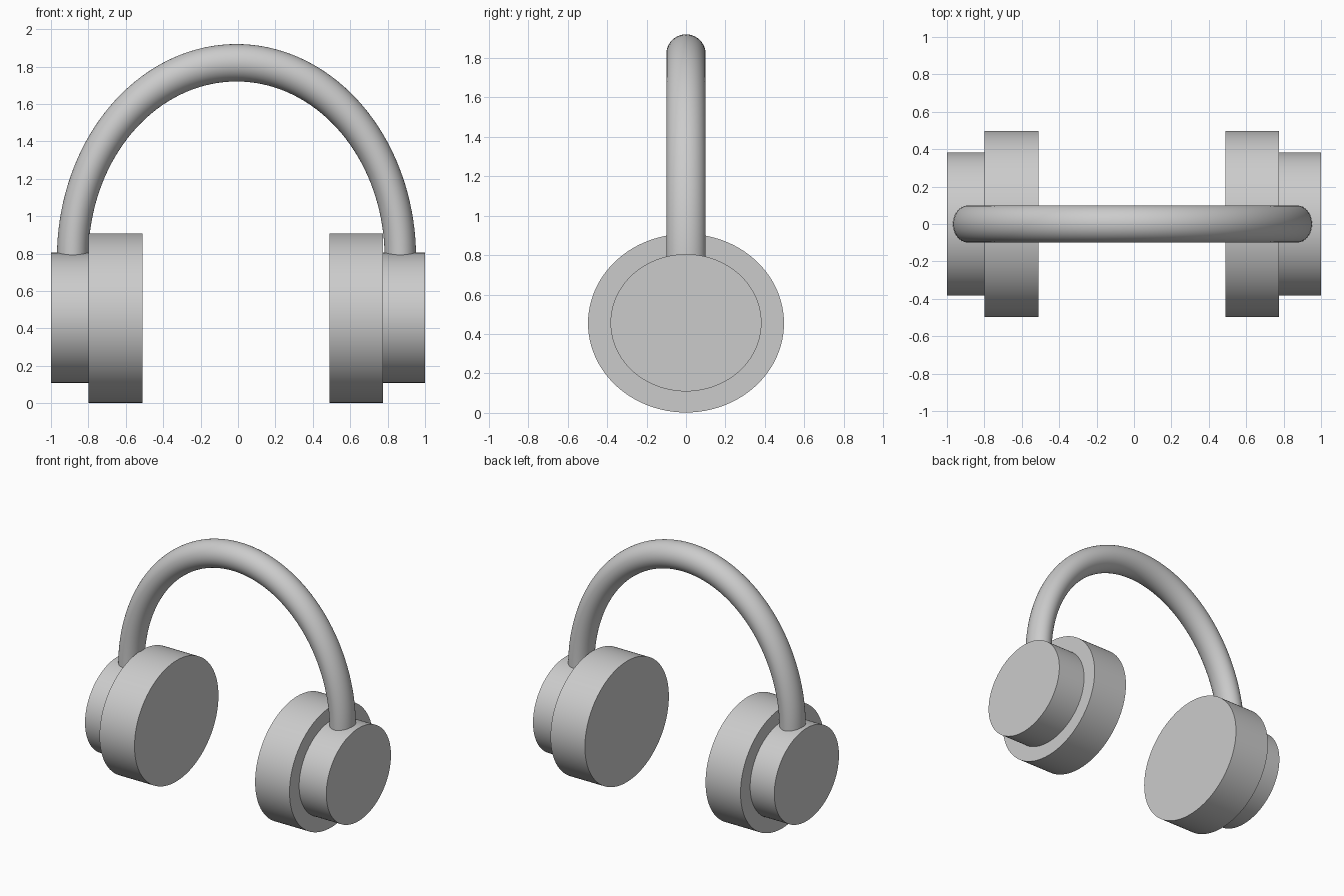
import bpy, bmesh
from math import pi, radians
from mathutils import Matrix, Vector

if "Cube" in bpy.data.objects:
    bpy.data.objects.remove(bpy.data.objects["Cube"])


def finish(obj):
    bpy.ops.object.select_all(action='DESELECT')
    obj.select_set(True)
    bpy.context.view_layer.objects.active = obj
    bpy.ops.object.shade_smooth_by_angle(angle=radians(35))


def make_object(name, bm):
    bmesh.ops.recalc_face_normals(bm, faces=bm.faces)
    mesh = bpy.data.meshes.new(name)
    bm.to_mesh(mesh)
    bm.free()
    obj = bpy.data.objects.new(name, mesh)
    bpy.context.collection.objects.link(obj)
    finish(obj)
    return obj


def disc(name, x0, x1, radius_y, radius_z, z):
    """Elliptical cylinder lying along x."""
    bm = bmesh.new()
    bmesh.ops.create_cone(bm, cap_ends=True, segments=96, radius1=1, radius2=1, depth=1)
    bm.transform(Matrix.Translation(((x0 + x1) / 2, 0, z))
                 @ Matrix.Diagonal((x1 - x0, radius_y, radius_z, 1))
                 @ Matrix.Rotation(pi / 2, 4, 'Y'))
    return make_object(name, bm)


# Ear cushions and the smaller outer housings
disc("left_cushion", -0.80, -0.51, 0.497, 0.453, 0.455)
disc("right_cushion", 0.49, 0.775, 0.497, 0.453, 0.455)
disc("left_housing", -1.0, -0.80, 0.383, 0.348, 0.457)
disc("right_housing", 0.775, 1.0, 0.383, 0.348, 0.457)

# Headband: half torus, narrowed in x, with its ends sunk into the housings
bm = bmesh.new()
bmesh.ops.create_circle(bm, segments=40, radius=0.1, matrix=Matrix.Translation((1.043, 0, 0)))
bmesh.ops.spin(bm, geom=bm.verts[:] + bm.edges[:], cent=Vector((0, 0, 0)),
               axis=Vector((0, 1, 0)), angle=-pi, steps=72, use_duplicate=False)
bmesh.ops.holes_fill(bm, edges=[e for e in bm.edges if e.is_boundary], sides=0)
bm.transform(Matrix.Translation((-0.008, 0, 0.777)) @ Matrix.Diagonal((0.84, 1, 1, 1)))
make_object("headband", bm)
